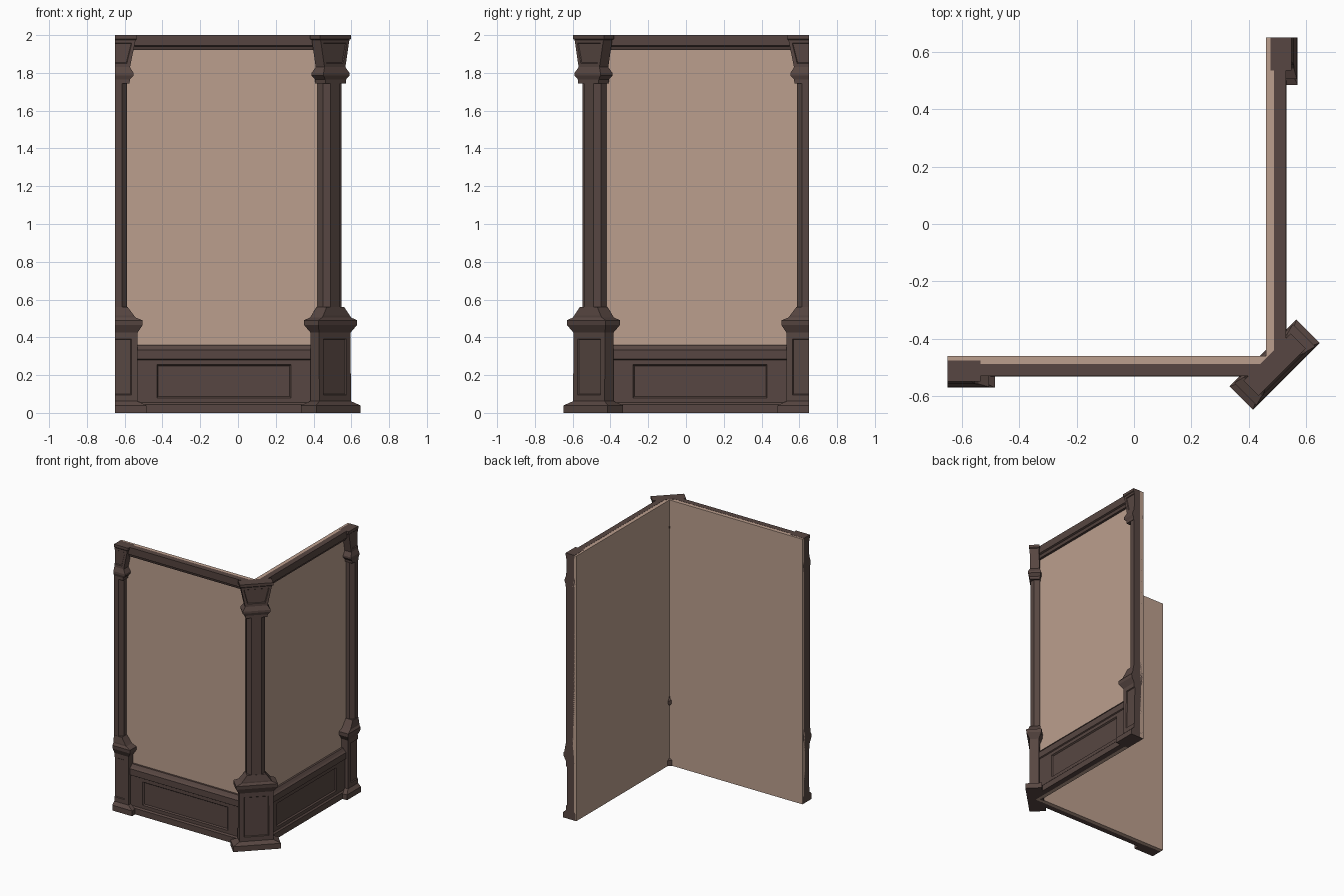
import bpy, bmesh, math
from mathutils import Matrix, Vector

if "Cube" in bpy.data.objects:
    bpy.data.objects.remove(bpy.data.objects["Cube"])


def material(name, rgb):
    m = bpy.data.materials.new(name)
    m.diffuse_color = (*rgb, 1)
    m.use_nodes = True
    m.node_tree.nodes["Principled BSDF"].inputs["Base Color"].default_value = m.diffuse_color
    return m


WOOD = material("dark_wood", (0.096, 0.062, 0.054))
PLASTER = material("tan_plaster", (0.50, 0.345, 0.27))

# reflection across the corner diagonal: front wall -> right wall
SWAP = Matrix(((0, -1, 0, 0), (-1, 0, 0, 0), (0, 0, 1, 0), (0, 0, 0, 1)))


def finish(bm, name, mat, matrix=Matrix()):
    bm.transform(matrix)
    bmesh.ops.recalc_face_normals(bm, faces=bm.faces[:])
    me = bpy.data.meshes.new(name)
    bm.to_mesh(me)
    bm.free()
    me.materials.append(mat)
    bpy.context.collection.objects.link(bpy.data.objects.new(name, me))


def loft(rings):
    """Skin a list of equal-length point rings and close both ends."""
    bm = bmesh.new()
    rows = [[bm.verts.new(p) for p in r] for r in rings]
    n = len(rows[0])
    for a, b in zip(rows, rows[1:]):
        for i in range(n):
            bm.faces.new((a[i], a[(i + 1) % n], b[(i + 1) % n], b[i]))
    bm.faces.new(rows[0])
    bm.faces.new(rows[-1])
    bmesh.ops.recalc_face_normals(bm, faces=bm.faces[:])
    return bm


def cut(bm, co, no, clear=False):
    bmesh.ops.bisect_plane(bm, geom=bm.verts[:] + bm.edges[:] + bm.faces[:], dist=1e-5,
                           plane_co=co, plane_no=no, clear_outer=clear)
    if clear:
        bmesh.ops.holes_fill(bm, edges=[e for e in bm.edges if e.is_boundary], sides=0)


def recess(bm, zmin, zmax, xmin, xmax, margin, lip):
    """Sink a bordered panel in the front face whose centre is in range."""
    bm.faces.ensure_lookup_table()
    fs = [f for f in bm.faces if f.normal.y < -0.8
          and zmin < f.calc_center_median().z < zmax
          and xmin < f.calc_center_median().x < xmax]
    if margin:
        bmesh.ops.inset_region(bm, faces=fs, thickness=margin, depth=0)
    bmesh.ops.inset_region(bm, faces=fs, thickness=lip, depth=-lip)


# pilaster sections: height, half width, half depth
PEDESTAL = [(0, .165, .058), (.04, .165, .058), (.062, .118, .034), (.425, .118, .032),
            (.465, .145, .053), (.49, .145, .055), (.505, .108, .045), (.515, .100, .045),
            (.56, .066, .037)]
SHAFT = [(.55, .063, .035), (1.76, .063, .035)]
CAPITAL = [(1.745, .076, .038), (1.765, .078, .038), (1.785, .097, .045), (1.80, .097, .045),
           (1.83, .078, .033), (1.975, .108, .033), (1.98, .116, .037), (2.0, .116, .037)]


def section(z, w, h, c):
    if c:
        return [(-w, h, z), (w, h, z), (w, c - h, z), (w - c, -h, z), (c - w, -h, z), (-w, c - h, z)]
    return [(-w, h, z), (w, h, z), (w, -h, z), (-w, -h, z)]


def pilaster(name, matrix, half):
    for part, rows, c in (("pedestal", PEDESTAL, 0), ("shaft", SHAFT, .027), ("capital", CAPITAL, 0)):
        bm = loft([section(*r, c) for r in rows])
        if part == "pedestal":
            recess(bm, .2, .3, -1, 1, .046, .006)
        if part == "capital":
            recess(bm, 1.88, 1.93, -1, 1, .026, .005)
        if half:
            cut(bm, Vector((0, 0, 0)), Vector((-1, 0, 0)), True)
            cut(bm, Vector((0, .047, 0)), Vector((0, 1, 0)), True)
        finish(bm, name + "_" + part, WOOD, matrix)


# diagonal corner post
pilaster("corner_post", Matrix.Translation((.49, -.49, 0)) @ Matrix.Rotation(math.pi / 4, 4, 'Z'), False)
# half pilasters at the two free ends
END = Matrix.Translation((-.65, -.512, 0))
pilaster("left_end", END, True)
pilaster("right_end", SWAP @ END, True)

# L-shaped plaster wall
PLAN = [(-.65, -.49), (.49, -.49), (.49, .65), (.46, .65), (.46, -.46), (-.65, -.46)]
finish(loft([[(x, y, z) for x, y in PLAN] for z in (0, 1.999)]), "plaster_wall", PLASTER)

# wainscot and top rail profiles: y, z
WAINSCOT = [(-.488, 0), (-.532, 0), (-.532, .045), (-.522, .055), (-.522, .28),
            (-.53, .285), (-.53, .332), (-.518, .342), (-.505, .36), (-.488, .36)]
RAIL = [(-.488, 1.92), (-.508, 1.92), (-.515, 1.94), (-.528, 1.945), (-.53, 2.0), (-.488, 2.0)]
for side, mat in (("front", Matrix()), ("right", SWAP)):
    bm = loft([[(x, y, z) for y, z in WAINSCOT] for x in (-.65, .45)])
    for x in (-.43, .28):
        cut(bm, Vector((x, 0, 0)), Vector((1, 0, 0)))
    for z in (.08, .255):
        cut(bm, Vector((0, 0, z)), Vector((0, 0, 1)))
    recess(bm, .1, .22, -.2, .1, 0, .010)
    finish(bm, side + "_wainscot", WOOD, mat)
    finish(loft([[(x, y, z) for y, z in RAIL] for x in (-.65, .45)]), side + "_top_rail", WOOD, mat)
